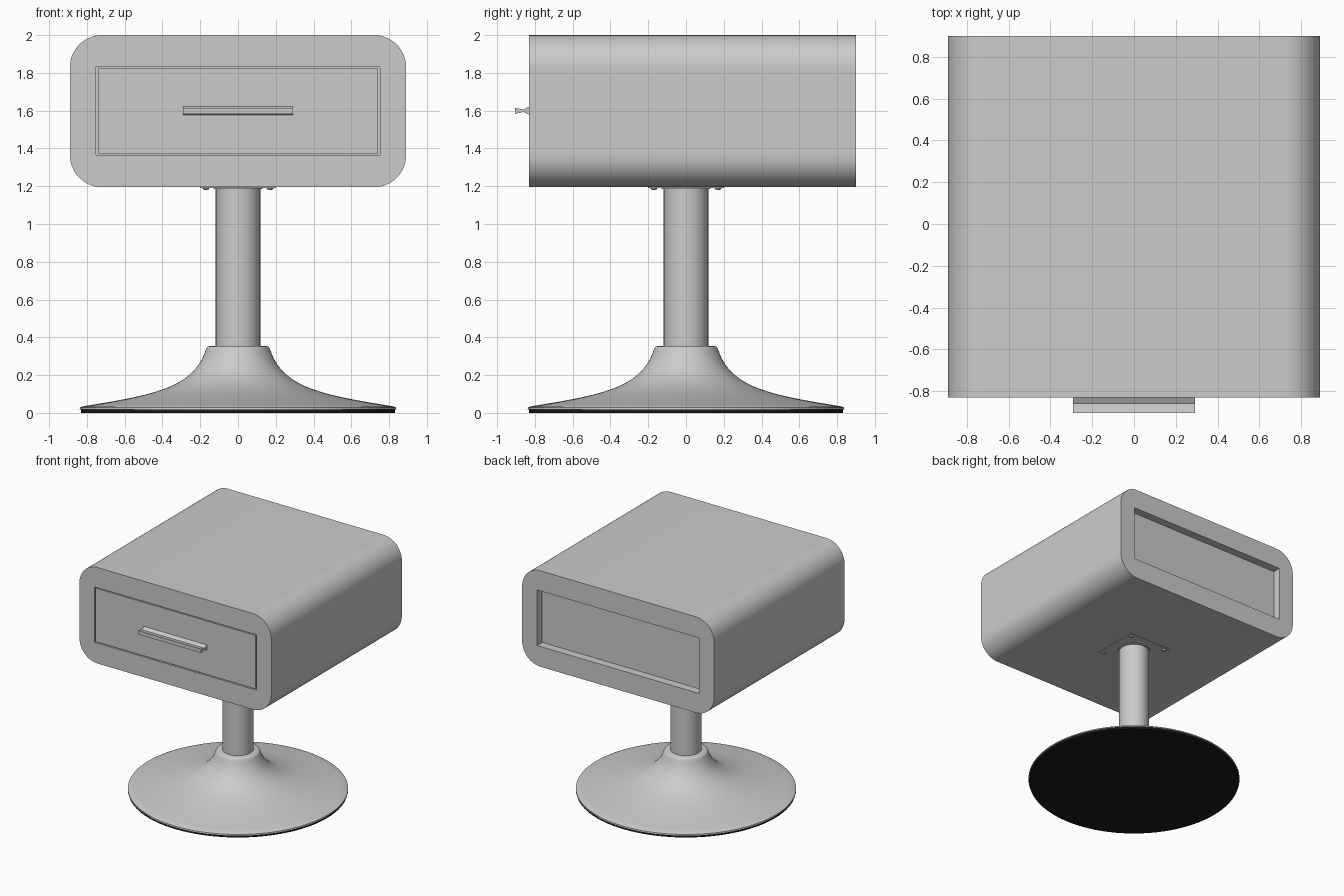
import bpy
import bmesh
import math
from mathutils import Vector
from mathutils.geometry import interpolate_bezier

cube = bpy.data.objects.get("Cube")
if cube:
    bpy.data.objects.remove(cube, do_unlink=True)


def make_material(name, value):
    mat = bpy.data.materials.new(name)
    mat.use_nodes = True
    colour = (value, value, value, 1)
    mat.diffuse_color = colour
    mat.node_tree.nodes["Principled BSDF"].inputs["Base Color"].default_value = colour
    return mat


GREY = make_material("light grey", 0.6)
BLACK = make_material("black", 0.01)


def finish(name, bm, mat, smooth=False):
    bmesh.ops.recalc_face_normals(bm, faces=bm.faces)
    mesh = bpy.data.meshes.new(name)
    bm.to_mesh(mesh)
    bm.free()
    mesh.materials.append(mat)
    obj = bpy.data.objects.new(name, mesh)
    bpy.context.collection.objects.link(obj)
    if smooth:
        bpy.ops.object.select_all(action="DESELECT")
        obj.select_set(True)
        bpy.context.view_layer.objects.active = obj
        bpy.ops.object.shade_smooth_by_angle(angle=math.radians(35))
    return obj


def box(name, x, y, z, mat=GREY):
    bm = bmesh.new()
    bmesh.ops.create_cube(bm, size=1)
    for v in bm.verts:
        v.co = [lo + (c + 0.5) * (hi - lo) for c, (lo, hi) in zip(v.co, (x, y, z))]
    return finish(name, bm, mat)


def extrude(name, points, step, mat=GREY, smooth=False):
    bm = bmesh.new()
    face = bm.faces.new([bm.verts.new(p) for p in points])
    new = bmesh.ops.extrude_face_region(bm, geom=[face])["geom"]
    bmesh.ops.translate(bm, vec=step, verts=[g for g in new if isinstance(g, bmesh.types.BMVert)])
    return finish(name, bm, mat, smooth)


def lathe(name, profile, mat=GREY, segments=96, centre=(0, 0)):
    bm = bmesh.new()
    verts = [bm.verts.new((r, 0, z)) for r, z in profile]
    edges = [bm.edges.new(pair) for pair in zip(verts, verts[1:])]
    bmesh.ops.spin(bm, geom=verts + edges, axis=(0, 0, 1), cent=(0, 0, 0),
                   angle=math.tau, steps=segments)
    bmesh.ops.remove_doubles(bm, verts=bm.verts, dist=0.00005)
    bmesh.ops.translate(bm, vec=(*centre, 0), verts=bm.verts)
    return finish(name, bm, mat, True)


FRONT, BACK = -0.83, 0.90
HALF = 0.89
OPENING = 0.752
LOW, HIGH = 1.365, 1.83


# Top and bottom shells with rounded long edges
def shell(name, seam, outer):
    height = outer - seam
    r = abs(height)
    arc = [i * math.pi / 32 for i in range(17)]
    half = [(HALF - r + r * math.cos(a), seam + height * math.sin(a)) for a in arc]
    outline = half + [(-x, z) for x, z in reversed(half)]
    extrude(name, [(x, FRONT, z) for x, z in outline], (0, BACK - FRONT, 0), smooth=True)


shell("top_shell", HIGH, 2.0)
shell("bottom_shell", LOW, 1.195)

# Side walls
for side, name in ((1, "left_wall"), (-1, "right_wall")):
    box(name, sorted((side * OPENING, side * HALF)), (FRONT, BACK), (LOW, HIGH))

# Drawer front and recessed back panel
box("drawer_front", (-0.742, 0.742), (FRONT, FRONT + 0.05), (1.374, 1.822))
box("back_panel", (-OPENING, OPENING), (0.81, 0.832), (LOW, HIGH))

# Flared drawer pull
pull = [(FRONT, 1.578), (-0.86, 1.593), (-0.905, 1.583),
        (-0.905, 1.615), (-0.86, 1.606), (FRONT, 1.622)]
extrude("drawer_handle", [(-0.292, y, z) for y, z in pull], (0.584, 0, 0))

# Pedestal: flared foot, black floor pad, column
flare = interpolate_bezier(Vector((0.172, 0.33)), Vector((0.24, 0.13)),
                           Vector((0.45, 0.095)), Vector((0.825, 0.034)), 24)
foot = [(0.0, 0.35), (0.145, 0.355), (0.16, 0.351), (0.167, 0.343)]
foot += [tuple(p)[:2] for p in flare] + [(0.837, 0.028), (0.838, 0.018), (0.0, 0.018)]
lathe("pedestal_foot", foot)
lathe("floor_pad", [(0, 0.018), (0.832, 0.018), (0.832, 0), (0, 0)], BLACK)
lathe("column", [(0, 0.34), (0.118, 0.34), (0.118, 1.195), (0, 1.195)], segments=64)

# Mounting plate with its flange and four screws
box("mounting_plate", (-0.2, 0.2), (-0.2, 0.2), (1.191, 1.196))
lathe("column_flange", [(0, 1.192), (0.13, 1.192), (0.13, 1.186), (0, 1.186)], segments=64)
for x in (-0.17, 0.17):
    for y in (-0.17, 0.17):
        lathe("mounting_screw", [(0, 1.192), (0.02, 1.192), (0.014, 1.182), (0, 1.18)],
              segments=16, centre=(x, y))
